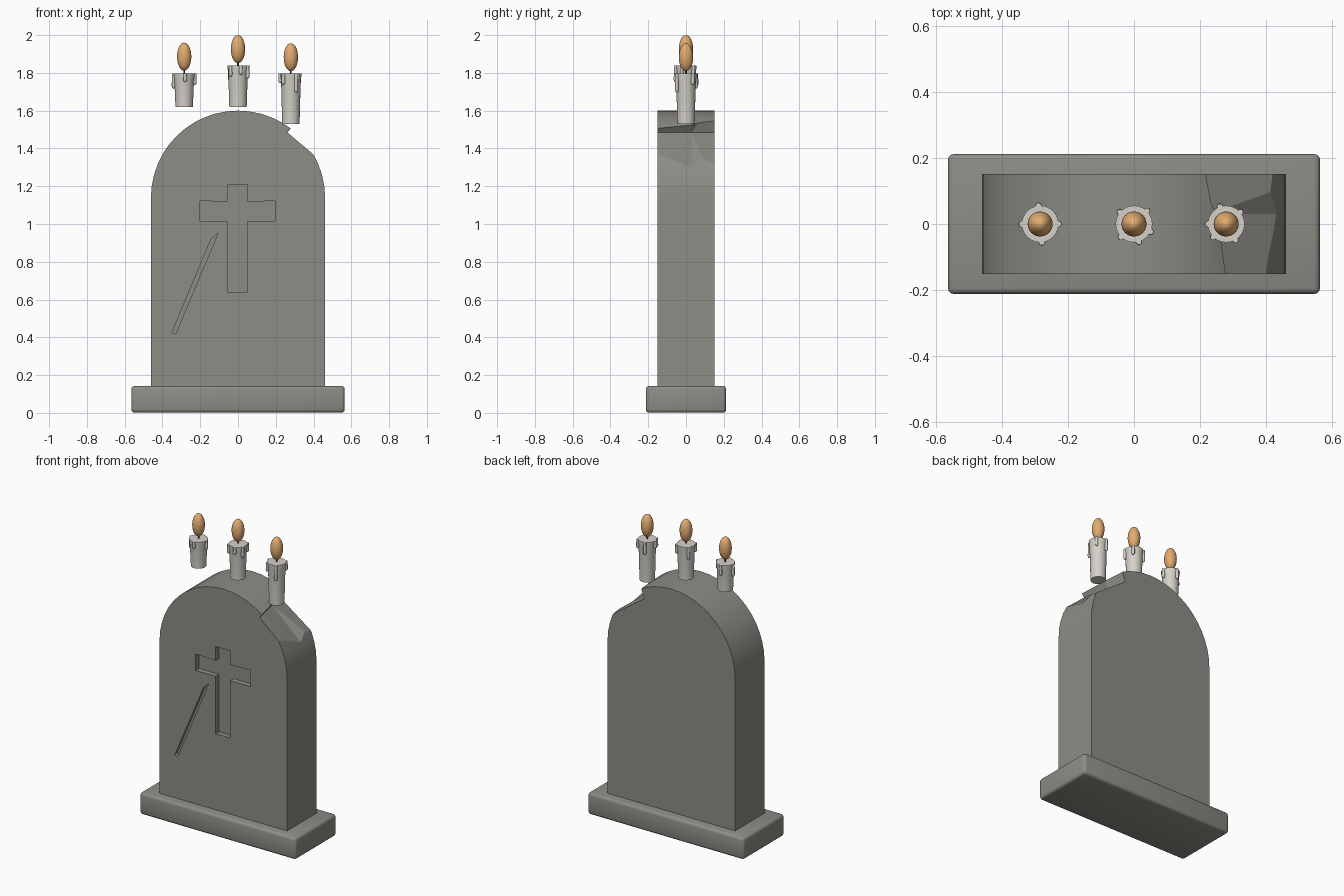
import bpy, bmesh
from math import sin, cos, pi, radians
from mathutils import Vector, Matrix

cube = bpy.data.objects.get("Cube")
if cube:
    bpy.data.objects.remove(cube, do_unlink=True)


def material(name, rgb):
    m = bpy.data.materials.new(name)
    m.use_nodes = True
    m.diffuse_color = (*rgb, 1)
    m.node_tree.nodes["Principled BSDF"].inputs["Base Color"].default_value = (*rgb, 1)
    return m


STONE = material("grey stone", (0.27, 0.262, 0.235))
WAX = material("pale wax", (0.66, 0.64, 0.58))
FLAME = material("amber flame", (0.76, 0.41, 0.16))
WICK = material("dark wick", (0.06, 0.05, 0.04))


def make_object(name, bm, mat):
    bmesh.ops.recalc_face_normals(bm, faces=bm.faces)
    me = bpy.data.meshes.new(name)
    bm.to_mesh(me)
    bm.free()
    me.materials.append(mat)
    ob = bpy.data.objects.new(name, me)
    bpy.context.collection.objects.link(ob)
    return ob


def smooth(ob, angle=30):
    bpy.ops.object.select_all(action='DESELECT')
    ob.select_set(True)
    bpy.context.view_layer.objects.active = ob
    bpy.ops.object.shade_smooth_by_angle(angle=radians(angle))


def loft(name, sections, mat):
    """Closed solid through (y, [(x, z), ...]) sections."""
    bm = bmesh.new()
    rings = [[bm.verts.new((x, y, z)) for x, z in pts] for y, pts in sections]
    n = len(rings[0])
    for a, b in zip(rings, rings[1:]):
        for i in range(n):
            j = (i + 1) % n
            bm.faces.new((a[i], a[j], b[j], b[i]))
    bm.faces.new(rings[0])
    bm.faces.new(rings[-1])
    # Twisted side quads become triangles so the cut stays crisp
    if len(sections) > 2:
        bmesh.ops.triangulate(bm, faces=bm.faces)
    return make_object(name, bm, mat)


def carve(ob, cutter):
    cutter.hide_render = True
    mod = ob.modifiers.new("carve", 'BOOLEAN')
    mod.operation = 'DIFFERENCE'
    mod.solver = 'EXACT'
    mod.object = cutter
    bpy.ops.object.select_all(action='DESELECT')
    ob.select_set(True)
    bpy.context.view_layer.objects.active = ob
    bpy.ops.object.modifier_apply(modifier=mod.name)
    bpy.data.objects.remove(cutter, do_unlink=True)


# Plinth with rounded edges
bm = bmesh.new()
bmesh.ops.create_cube(bm, size=1, matrix=Matrix.Translation((0, 0, 0.072))
                      @ Matrix.Diagonal((1.13, 0.425, 0.142, 1)))
bmesh.ops.bevel(bm, geom=bm.edges[:], offset=0.018, segments=3, profile=0.5, affect='EDGES')
smooth(make_object("plinth", bm, STONE), 40)

# Arched slab
R, SPRING, D = 0.461, 1.139, 0.152
arch = [(R * cos(pi * i / 24), SPRING + R * sin(pi * i / 24)) for i in range(25)]
outline = [(-R, 0.1), (R, 0.1)] + arch
slab = loft("headstone_slab", [(-D, outline), (D, outline)], STONE)

# Broken corner: wall top, wall foot and outer edge of the break at three depths
breaks = [(-0.16, (0.29, 1.513), (0.264, 1.484), (0.405, 1.365)),
          (0.03, (0.255, 1.527), (0.225, 1.484), (0.437, 1.295)),
          (0.16, (0.215, 1.545), (0.195, 1.484), (0.43, 1.318))]
sections = []
for y, top, foot, out in breaks:
    t, f, o = Vector(top), Vector(foot), Vector(out)
    high = f + (t - f) * (0.2 / (t - f).y)
    sections.append((y, [tuple(f), tuple(high), (0.75, 1.7), tuple(f.lerp(o, 1.7))]))
carve(slab, loft("chip_cutter", sections, STONE))

# Engraved cross
cross = [(-0.055, 0.64), (0.05, 0.64), (0.05, 1.015), (0.195, 1.015), (0.195, 1.122),
         (0.05, 1.118), (0.05, 1.21), (-0.055, 1.21), (-0.055, 1.118), (-0.2, 1.122),
         (-0.2, 1.015), (-0.055, 1.015)]
carve(slab, loft("cross_cutter", [(-0.3, cross), (-D + 0.035, cross)], STONE))

# Diagonal scratch
scratch = [(-0.35, 0.425), (-0.33, 0.418), (-0.125, 0.905), (-0.105, 0.955), (-0.145, 0.915)]
carve(slab, loft("scratch_cutter", [(-0.3, scratch), (-D + 0.022, scratch)], STONE))
smooth(slab, 20)


def lathe(bm, profile, x, y, steps):
    """Capped solid of revolution around a vertical axis."""
    rings = [[bm.verts.new((x + r * cos(2 * pi * i / steps), y + r * sin(2 * pi * i / steps), z))
              for i in range(steps)] for r, z in profile]
    for a, b in zip(rings, rings[1:]):
        for i in range(steps):
            j = (i + 1) % steps
            bm.faces.new((a[i], a[j], b[j], b[i]))
    bm.faces.new(rings[0])
    bm.faces.new(rings[-1])


def candle(side, x, bottom, top, flame_z, drips):
    # Wax body with a slightly flared rim
    bm = bmesh.new()
    lathe(bm, [(0.046, bottom), (0.052, top - 0.035), (0.056, top - 0.012), (0.056, top)], x, 0, 24)
    # Drips running down from the rim
    for angle, length in drips:
        a = radians(angle)
        lathe(bm, [(0.004, top - length), (0.009, top - length + 0.006),
                   (0.01, top - length + 0.014), (0.009, top)],
              x + 0.056 * cos(a), 0.056 * sin(a), 10)
    smooth(make_object(side + "_candle", bm, WAX), 40)

    bm = bmesh.new()
    lathe(bm, [(0.004, top - 0.005), (0.005, flame_z - 0.05)], x, 0, 8)
    smooth(make_object(side + "_wick", bm, WICK))

    bm = bmesh.new()
    bmesh.ops.create_uvsphere(bm, u_segments=24, v_segments=16, radius=1,
                              matrix=Matrix.Translation((x, 0, flame_z))
                              @ Matrix.Diagonal((0.038, 0.038, 0.074, 1)))
    smooth(make_object(side + "_flame", bm, FLAME), 60)


candle("right", -0.285, 1.62, 1.797, 1.886,
       [(95, 0.07), (180, 0.08), (275, 0.045), (0, 0.06)])
candle("middle", 0, 1.62, 1.84, 1.926,
       [(45, 0.06), (140, 0.08), (225, 0.06), (285, 0.05), (335, 0.07)])
candle("left", 0.28, 1.53, 1.797, 1.883,
       [(40, 0.06), (110, 0.08), (180, 0.05), (225, 0.06), (300, 0.1)])
